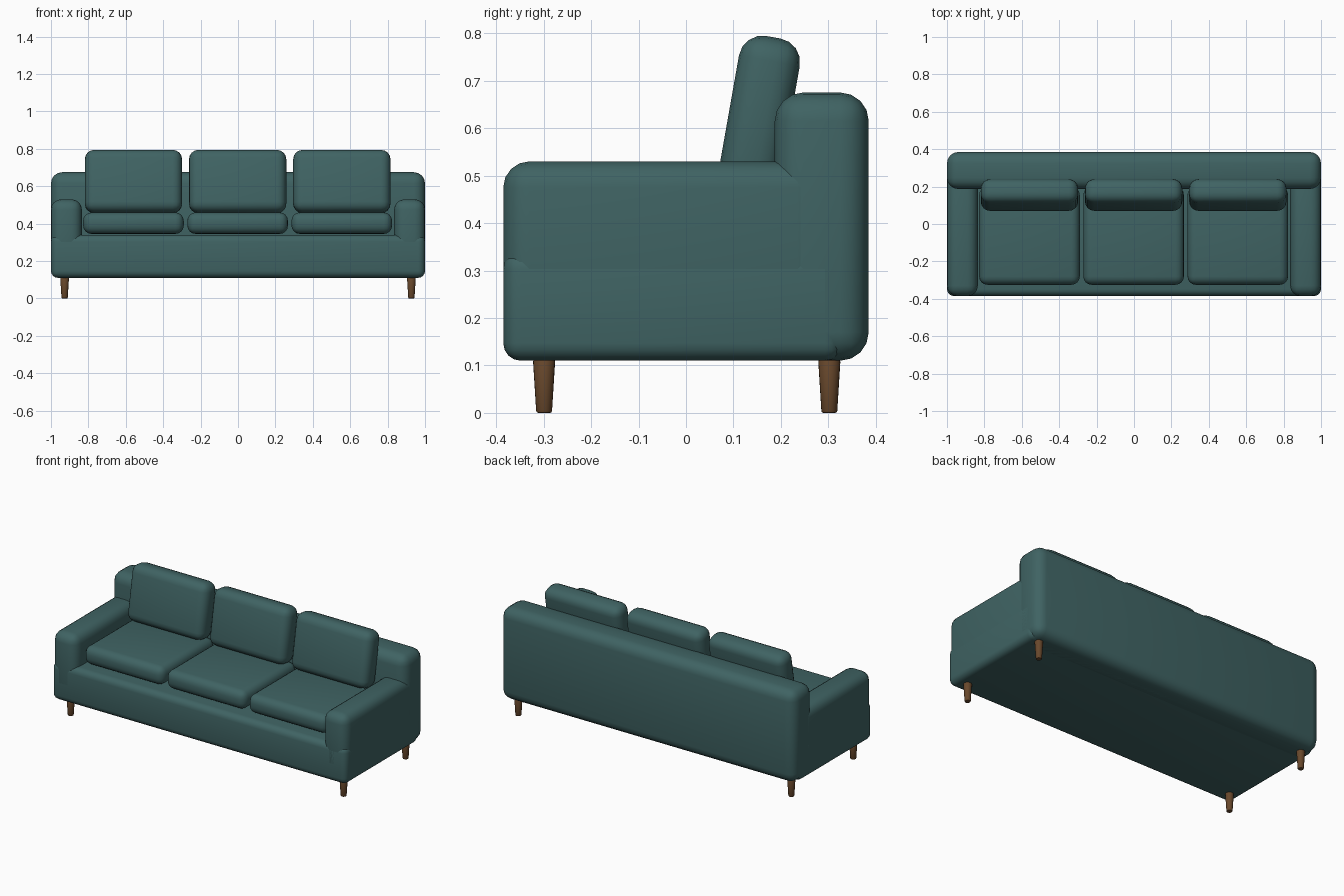
import bpy, bmesh, math
from mathutils import Matrix

if "Cube" in bpy.data.objects:
    bpy.data.objects.remove(bpy.data.objects["Cube"])


def material(name, rgb):
    m = bpy.data.materials.new(name)
    m.diffuse_color = (*rgb, 1)
    m.use_nodes = True
    m.node_tree.nodes["Principled BSDF"].inputs["Base Color"].default_value = m.diffuse_color
    return m


FABRIC = material("teal fabric", (0.05, 0.125, 0.125))
WOOD = material("brown wood", (0.14, 0.065, 0.025))


def finish(name, bm, mat, bevel, segments, angle=40):
    mesh = bpy.data.meshes.new(name)
    bm.to_mesh(mesh)
    bm.free()
    mesh.materials.append(mat)
    ob = bpy.data.objects.new(name, mesh)
    bpy.context.collection.objects.link(ob)
    mod = ob.modifiers.new("soft edges", 'BEVEL')
    mod.width = bevel
    mod.segments = segments
    mod.limit_method = 'ANGLE'
    mod.angle_limit = math.radians(50)
    bpy.ops.object.select_all(action='DESELECT')
    ob.select_set(True)
    bpy.context.view_layer.objects.active = ob
    bpy.ops.object.modifier_apply(modifier=mod.name)
    bpy.ops.object.shade_smooth_by_angle(angle=math.radians(angle))
    return ob


def soft_box(name, x, y, z, bevel, tilt=0):
    """Rounded box given by (min, max) on each axis, tilted about its centre."""
    bm = bmesh.new()
    size = [b - a for a, b in (x, y, z)]
    bmesh.ops.create_cube(bm, size=1, matrix=Matrix.Diagonal((*size, 1)))
    ob = finish(name, bm, FABRIC, bevel, 4)
    ob.location = [(a + b) / 2 for a, b in (x, y, z)]
    ob.rotation_euler.x = tilt
    return ob


# Frame
soft_box("base", (-1, 1), (-0.385, 0.33), (0.11, 0.34), 0.037)
soft_box("backrest", (-1, 1), (0.187, 0.385), (0.11, 0.675), 0.06)

# Armrests
for side, x in (("left", (-1, -0.835)), ("right", (0.835, 1))):
    soft_box(side + "_armrest", x, (-0.385, 0.29), (0.17, 0.53), 0.055)

# Seat cushions and leaning back cushions
for side, cx in (("left", -0.559), ("middle", -0.002), ("right", 0.555)):
    soft_box(side + "_seat_cushion", (cx - 0.269, cx + 0.269),
             (-0.325, 0.2), (0.345, 0.46), 0.045)
    soft_box(side + "_back_cushion", (cx - 0.26, cx + 0.26),
             (0.09, 0.22), (0.456, 0.794), 0.05, math.radians(-10))

# Tapered legs
for end, y in (("front", -0.299), ("back", 0.302)):
    for side, x in (("left", -0.927), ("right", 0.927)):
        bm = bmesh.new()
        bmesh.ops.create_cone(bm, cap_ends=True, segments=20,
                              radius1=0.0165, radius2=0.0235, depth=0.112)
        leg = finish(f"{end}_{side}_leg", bm, WOOD, 0.004, 2)
        leg.location = (x, y, 0.056)
